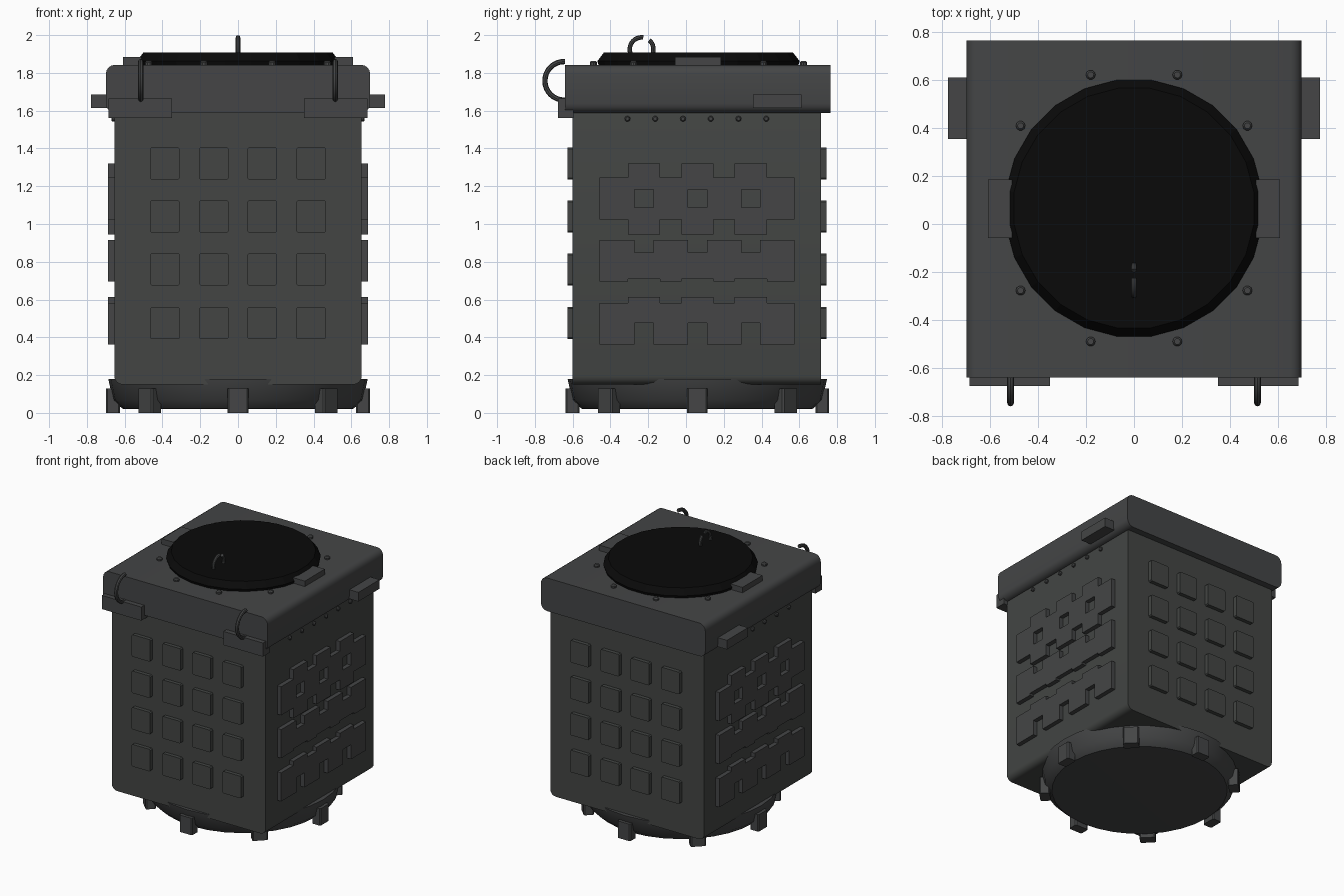
import bpy, bmesh, math
from mathutils import Vector, Matrix

if "Cube" in bpy.data.objects:
    bpy.data.objects.remove(bpy.data.objects["Cube"])

CY = 0.06  # y of the main vertical axis


def mat(name, r, g, b):
    m = bpy.data.materials.new(name)
    m.diffuse_color = (r, g, b, 1)
    m.use_nodes = True
    m.node_tree.nodes["Principled BSDF"].inputs["Base Color"].default_value = m.diffuse_color
    return m


GREY = mat("dark_grey", 0.058, 0.06, 0.061)
BODY = mat("body_grey", 0.056, 0.06, 0.057)
BLACK = mat("black", 0.003, 0.003, 0.003)


def finish(bm, name, m, smooth=False):
    bmesh.ops.recalc_face_normals(bm, faces=bm.faces)
    me = bpy.data.meshes.new(name)
    bm.to_mesh(me)
    bm.free()
    me.materials.append(m)
    o = bpy.data.objects.new(name, me)
    bpy.context.collection.objects.link(o)
    if smooth:
        bpy.ops.object.select_all(action='DESELECT')
        o.select_set(True)
        bpy.context.view_layer.objects.active = o
        bpy.ops.object.shade_smooth_by_angle(angle=math.radians(35))
    return o


def box(name, x, y, z, m=GREY, bevel=0, axis=None, seg=1, rot=0):
    """Box from (min, max) ranges; bevels the edges along one axis; rot turns it about the main axis."""
    bm = bmesh.new()
    bmesh.ops.create_cube(bm, size=1)
    for v in bm.verts:
        v.co = Vector([r[0] + (c + 0.5) * (r[1] - r[0]) for c, r in zip(v.co, (x, y, z))])
    if bevel:
        es = [e for e in bm.edges
              if abs((e.verts[0].co - e.verts[1].co).normalized()[axis]) > 0.9]
        bmesh.ops.bevel(bm, geom=es, offset=bevel, segments=seg, profile=0.5, affect='EDGES')
    if rot:
        bmesh.ops.rotate(bm, verts=bm.verts, cent=(0, CY, 0), matrix=Matrix.Rotation(rot, 3, 'Z'))
    return finish(bm, name, m, seg > 1)


def lathe(name, profile, n, m=GREY, centre=(0, CY, 0), axis='Z', phase=0, smooth=False):
    """Closed solid of revolution from (radius, height) points."""
    bm = bmesh.new()
    rings = []
    for r, h in profile:
        ring = []
        for i in range(n):
            a = 2 * math.pi * i / n + phase
            p = (r * math.cos(a), r * math.sin(a), h) if axis == 'Z' else (h, r * math.cos(a), r * math.sin(a))
            ring.append(bm.verts.new(Vector(centre) + Vector(p)))
        rings.append(ring)
    for a, b in zip(rings, rings[1:]):
        for i in range(n):
            bm.faces.new((a[i], a[(i + 1) % n], b[(i + 1) % n], b[i]))
    bm.faces.new(rings[0])
    bm.faces.new(rings[-1])
    return finish(bm, name, m, smooth)


def hook(name, x, y, z, major, minor, a0, a1, steps=24, n=8):
    """Open ring in the yz plane, angles in degrees from +y towards +z."""
    bm = bmesh.new()
    rings = []
    for i in range(steps + 1):
        a = math.radians(a0 + (a1 - a0) * i / steps)
        ring = []
        for j in range(n):
            t = 2 * math.pi * j / n
            r = major + minor * math.cos(t)
            ring.append(bm.verts.new((x + minor * math.sin(t), y + r * math.cos(a), z + r * math.sin(a))))
        rings.append(ring)
    for a, b in zip(rings, rings[1:]):
        for j in range(n):
            bm.faces.new((a[j], a[(j + 1) % n], b[(j + 1) % n], b[j]))
    bm.faces.new(rings[0])
    bm.faces.new(rings[-1])
    finish(bm, name, GREY, True)


def panel(name, s, zs, keep):
    """Raised cut-out panel on side s; keep(col, row) picks grid cells to fill."""
    ys = [-0.457] + [CY + c + d for c in (-0.283, 0, 0.283) for d in (-0.085, -0.05, 0.05, 0.085)] + [0.575]
    kinds = "BEHEBEHEBEHEB"  # B = plain band, E = column edge, H = column middle
    bm = bmesh.new()
    vs = [[bm.verts.new((s * 0.645, y, z)) for z in zs] for y in ys]
    for i, k in enumerate(kinds):
        for j in range(len(zs) - 1):
            if keep(k, j):
                bm.faces.new((vs[i][j], vs[i + 1][j], vs[i + 1][j + 1], vs[i][j + 1]))
    bmesh.ops.delete(bm, geom=[v for v in bm.verts if not v.link_faces], context='VERTS')
    ext = bmesh.ops.extrude_face_region(bm, geom=bm.faces[:], use_keep_orig=True)
    for v in ext['geom']:
        if isinstance(v, bmesh.types.BMVert):
            v.co.x = s * 0.688
    finish(bm, name, GREY)


# main body and overhanging lid, rounded along the front-to-back edges
box("body", (-0.655, 0.655), (-0.6, 0.715), (0.15, 1.62), BODY, 0.045, 1, 4)
box("lid", (-0.7, 0.7), (-0.64, 0.765), (1.588, 1.843), GREY, 0.05, 1, 4)

# round base and its eight feet
lathe("base_ring", [(0.565, 0.02), (0.612, 0.022), (0.662, 0.068), (0.687, 0.18)], 32, smooth=True)
for i in range(8):
    box(f"foot_{i}", (0.625, 0.698), (CY - 0.055, CY + 0.055), (0, 0.13), GREY, 0.008, 2, rot=i * math.pi / 4)

# round hatch cover with bolts, two latches and a lifting ring
lathe("hatch_cover", [(0.53, 1.83), (0.54, 1.862), (0.505, 1.908)], 24, BLACK, (0, CY + 0.006, 0), phase=math.pi / 24)
for i in range(10):
    a = i * math.pi / 5
    lathe(f"hatch_bolt_{i}", [(0.02, 1.83), (0.02, 1.855), (0.013, 1.864)], 10, GREY,
          (0.585 * math.cos(a), CY + 0.006 + 0.585 * math.sin(a), 0))
hook("hatch_ring", 0, -0.235, 1.925, 0.063, 0.012, 82, 410)

for s, side in ((-1, "left"), (1, "right")):
    def sx(a, b):
        return tuple(sorted((s * a, s * b)))

    box(f"hatch_latch_{side}", sx(0.51, 0.61), (-0.058, 0.185), (1.83, 1.885))
    box(f"lid_handle_{side}", sx(0.69, 0.777), (0.355, 0.612), (1.615, 1.685))
    box(f"front_bracket_{side}", sx(0.35, 0.686), (-0.677, -0.595), (1.56, 1.665))
    hook(f"front_hook_{side}", s * 0.515, -0.645, 1.758, 0.102, 0.014, 88, 272, 16)

    # row of rivets under the lid
    for i in range(6):
        lathe(f"rivet_{side}_{i}", [(0.015, 0.64 * s), (0.015, 0.665 * s), (0.009, 0.671 * s)], 10, GREY,
              (0, -0.31 + i * 0.147, 1.557), axis='X')

    # cut-out armour panels
    panel(f"upper_panel_{side}", s, (0.945, 1.025, 1.087, 1.183, 1.245, 1.32),
          lambda k, j: not (k == "B" and j in (0, 4)) and not (k == "H" and j == 2))
    panel(f"middle_panel_{side}", s, (0.695, 0.71, 0.85, 0.915),
          lambda k, j: not (k != "B" and j == 0) and not (k == "H" and j == 2))
    panel(f"lower_panel_{side}", s, (0.362, 0.475, 0.582, 0.614),
          lambda k, j: not (k == "B" and j == 2) and not (k == "H" and j == 0))

# four by four pads on front and back
for face, y in (("front", (-0.628, -0.59)), ("back", (0.705, 0.744))):
    for r, z in enumerate((0.475, 0.76, 1.04, 1.32)):
        for c, x in enumerate((-0.387, -0.128, 0.128, 0.387)):
            box(f"{face}_pad_{r}_{c}", (x - 0.079, x + 0.079), y, (z - 0.085, z + 0.085), BODY, 0.008, 1)
